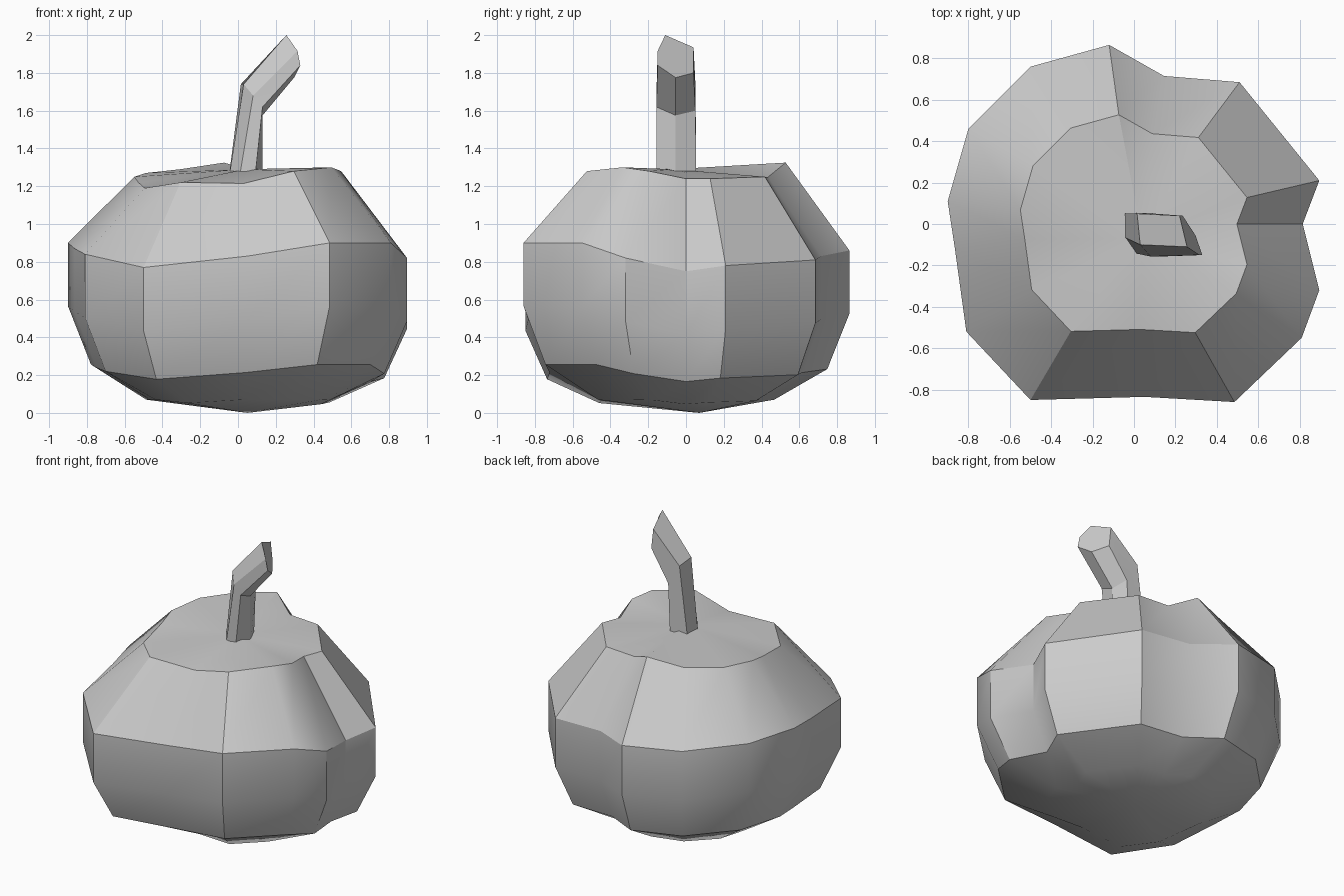
import bpy, math

if "Cube" in bpy.data.objects:
    bpy.data.objects.remove(bpy.data.objects["Cube"])

def make(name, verts, faces, angle):
    me = bpy.data.meshes.new(name)
    me.from_pydata(verts, [], faces)
    me.update()
    ob = bpy.data.objects.new(name, me)
    bpy.context.collection.objects.link(ob)
    bpy.ops.object.select_all(action='DESELECT')
    bpy.context.view_layer.objects.active = ob
    ob.select_set(True)
    bpy.ops.object.shade_smooth_by_angle(angle=math.radians(angle))
    return ob

def bridge(rows, n):
    """Quads between consecutive rings of n vertices."""
    return [(r * n + i, r * n + (i + 1) % n, (r + 1) * n + (i + 1) % n, (r + 1) * n + i)
            for r in range(rows - 1) for i in range(n)]

# Gourd body: uneven ribs, each (x, y, shoulder height, top rim height), counter-clockwise
ribs = [(-.12, .865, .86, 1.325), (-.50, .76, .88, 1.29), (-.80, .46, .90, 1.27),
        (-.90, .11, .90, 1.25), (-.865, -.12, .87, 1.22), (-.81, -.52, .84, 1.19),
        (-.50, -.85, .77, 1.22), (.05, -.835, .83, 1.215), (.485, -.86, .90, 1.28),
        (.81, -.55, .90, 1.30), (.895, -.32, .82, 1.28), (.815, 0, .75, 1.24),
        (.895, .21, .78, 1.24), (.51, .685, .81, 1.25), (.145, .715, .83, 1.25)]
n = len(ribs)
rings = [
    [(x * .54, y * .54, .07 + min(0, (h - .83)) * .3) for x, y, h, t in ribs],
    [(x * .865, y * .865, .22 + .6 * (h - .84)) for x, y, h, t in ribs],
    [(x, y, h - .335) for x, y, h, t in ribs],
    [(x, y, h) for x, y, h, t in ribs],
    [(x * .61, y * .61, t) for x, y, h, t in ribs],
]
verts = [v for r in rings for v in r] + [(.05, .07, 0), (.04, -.07, 1.29)]
faces = bridge(len(rings), n)
last = (len(rings) - 1) * n
b, t = len(rings) * n, len(rings) * n + 1
faces += [(b, (i + 1) % n, i) for i in range(n)]
faces += [(last + i, last + (i + 1) % n, t) for i in range(n)]
make("gourd_body", verts, faces, 30)

# Bent six-sided stem: base, bend and cut end
stem = [
    [(-.055, -.06, 1.2), (-.055, .05, 1.2), (.08, .055, 1.2),
     (.13, -.055, 1.2), (.085, -.157, 1.2), (0, -.14, 1.2)],
    [(.03, -.10, 1.74), (.015, .05, 1.74), (.10, .05, 1.60),
     (.13, -.055, 1.575), (.13, -.157, 1.62), (.08, -.157, 1.68)],
    [(.256, -.11, 2.0), (.22, .04, 1.935), (.235, .04, 1.80),
     (.297, -.055, 1.775), (.33, -.15, 1.84), (.315, -.15, 1.916)],
]
faces = [f[::-1] for f in bridge(3, 6)]
faces += [tuple(range(6)), tuple(range(17, 11, -1))]
make("stem", [v for r in stem for v in r], faces, 20)
